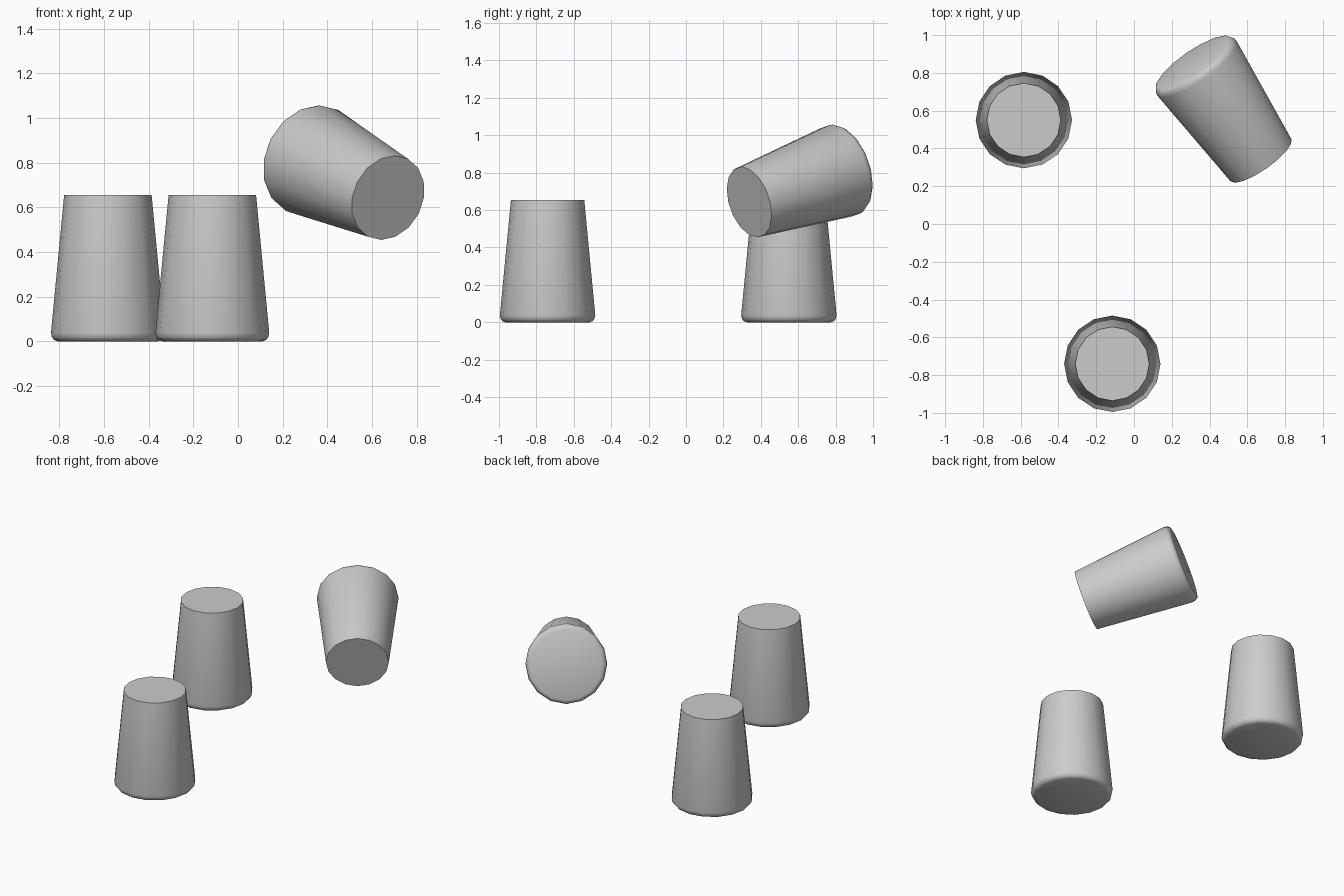
import bpy, bmesh, math
from mathutils import Vector

if "Cube" in bpy.data.objects:
    bpy.data.objects.remove(bpy.data.objects["Cube"])

SIDES = 16
# (radius, height) from the rounded wide foot to the narrow flat top
PROFILE = [(0.226, 0.0), (0.241, 0.006), (0.251, 0.019), (0.255, 0.038), (0.196, 0.655)]


def tapered_cup(name, base, axis=(0, 0, 1)):
    """Solid tapered cup; base is the wide end centre, axis points to the narrow end."""
    bm = bmesh.new()
    rings = []
    for r, z in PROFILE:
        rings.append([bm.verts.new((r * math.cos(2 * math.pi * i / SIDES),
                                    r * math.sin(2 * math.pi * i / SIDES), z))
                      for i in range(SIDES)])
    for lo, hi in zip(rings, rings[1:]):
        for i in range(SIDES):
            j = (i + 1) % SIDES
            bm.faces.new((lo[i], lo[j], hi[j], hi[i]))
    bm.faces.new(rings[0][::-1])
    bm.faces.new(rings[-1])
    mesh = bpy.data.meshes.new(name)
    bm.to_mesh(mesh)
    bm.free()
    ob = bpy.data.objects.new(name, mesh)
    bpy.context.collection.objects.link(ob)
    ob.location = base
    ob.rotation_euler = Vector(axis).to_track_quat('Z', 'Y').to_euler()
    bpy.ops.object.select_all(action='DESELECT')
    ob.select_set(True)
    bpy.context.view_layer.objects.active = ob
    bpy.ops.object.shade_smooth_by_angle(angle=math.radians(40))
    return ob


# two standing cups
tapered_cup("back_cup", (-0.583, 0.55, 0))
tapered_cup("front_cup", (-0.115, -0.74, 0))

# raised, tilted cup
narrow = Vector((0.672, 0.338, 0.643))
axis = Vector((0.55, -0.79, -0.27)).normalized()
tapered_cup("tilted_cup", narrow - axis * 0.655, axis)
